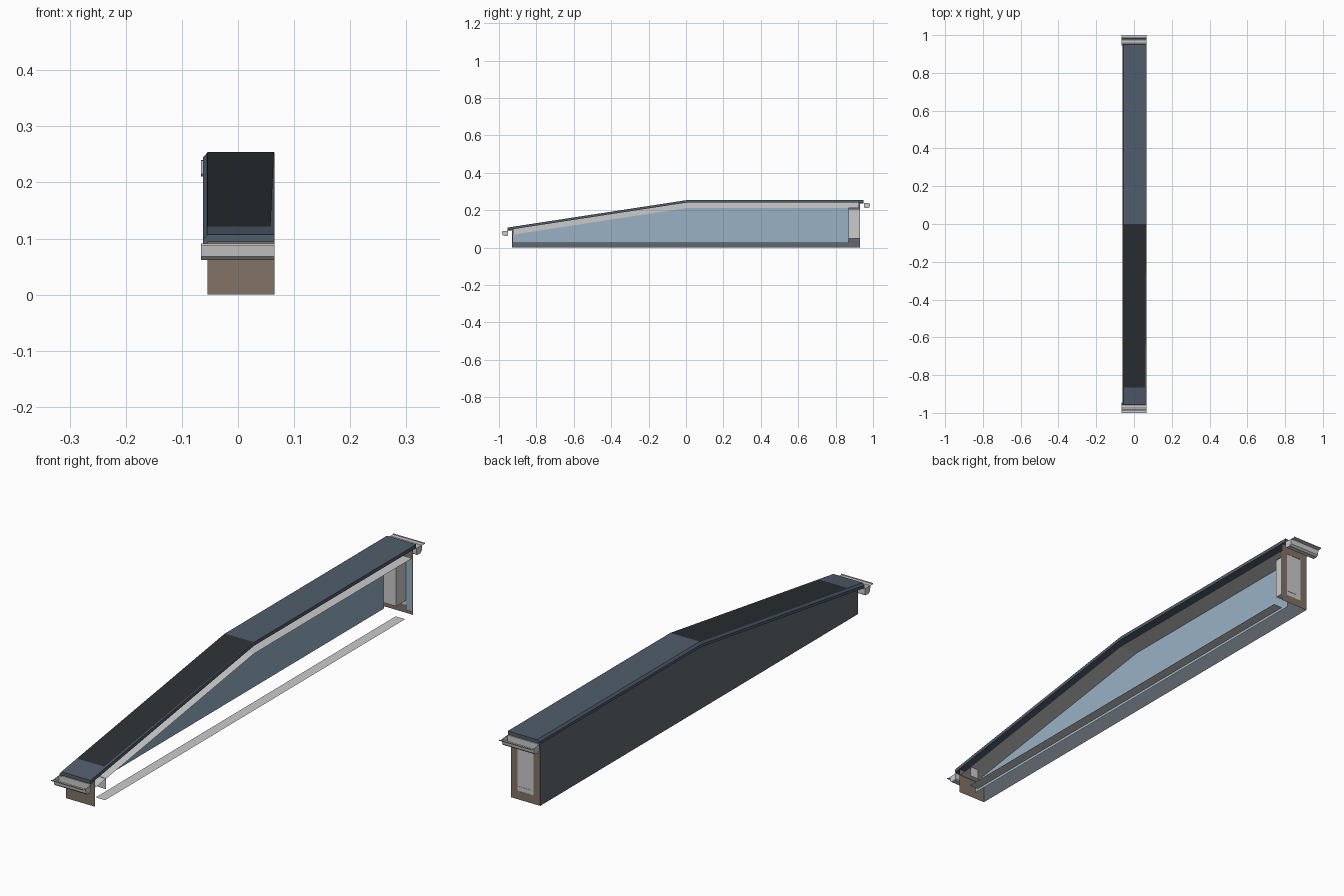
import bpy

if "Cube" in bpy.data.objects:
    bpy.data.objects.remove(bpy.data.objects["Cube"])

def material(name, rgb):
    m = bpy.data.materials.new(name)
    m.diffuse_color = (*rgb, 1)
    m.use_nodes = True
    m.node_tree.nodes["Principled BSDF"].inputs["Base Color"].default_value = m.diffuse_color
    return m

slate = material("slate_blue", (0.08, 0.11, 0.15))
dark = material("dark_panel", (0.025, 0.03, 0.035))
outside = material("outside_grey", (0.12, 0.14, 0.16))
blue = material("lining_blue", (0.32, 0.44, 0.56))
brown = material("end_brown", (0.22, 0.17, 0.135))

def mesh(name, verts, faces, mat=None):
    me = bpy.data.meshes.new(name)
    me.from_pydata(verts, [], faces)
    ob = bpy.data.objects.new(name, me)
    bpy.context.collection.objects.link(ob)
    if mat:
        me.materials.append(mat)
    return ob

def loft(name, rings, mat=None, closed=True):
    """Join equal rings of points; closed rings also get end caps."""
    n = len(rings[0])
    verts = [p for r in rings for p in r]
    faces = []
    for k in range(len(rings) - 1):
        for i in range(n if closed else n - 1):
            j = (i + 1) % n
            faces.append((k*n + i, k*n + j, (k+1)*n + j, (k+1)*n + i))
    if closed:
        faces += [tuple(reversed(range(n))), tuple(range((len(rings)-1)*n, len(rings)*n))]
    return mesh(name, verts, faces, mat)

def roof_z(y):
    return 0.253 + min(0, y) * 0.153

def side_panel(name, x, y0, y1, z0, drop, mat):
    """Upright panel that follows the roof line along its top."""
    top = [(x, y, roof_z(y) - drop) for y in (y1, 0, y0)]
    return mesh(name, [(x, y0, z0), (x, y1, z0)] + top, [(0, 1, 2, 3, 4)], mat)

XL, XR = -0.054, 0.065     # outer wall, open side
XP = -0.012                # inner lining

# Roof: one slope and one flat run, chamfered verge on the left
section = [(XR, 0), (-0.055, 0), (-0.062, -0.008), (-0.062, -0.018),
           (XL, -0.018), (XL, -0.013), (XR, -0.013)]
loft("roof", [[(x, y, roof_z(y) + z) for x, z in section] for y in (-0.955, 0, 0.95)], slate)

# Dark panel lying on the slope
mesh("roof_panel", [(x, y, roof_z(y) + 0.001) for x, y in
     ((XL, -0.865), (0.058, -0.865), (0.064, 0), (XL, 0))], [(0, 1, 2, 3)], dark)

# Outer side wall and inner lining
side_panel("side_wall", XL, -0.93, 0.93, 0, 0.013, outside)
side_panel("side_lining", XP, -0.928, 0.87, 0.025, 0.042, blue)

# Low front wall
mesh("front_wall", [(XL, -0.93, 0), (XR, -0.93, 0), (XR, -0.93, 0.098), (XL, -0.93, 0.098)],
     [(0, 1, 2, 3)], brown)

# Back wall as a frame around the door panel
wx0, wx1, wz0, wz1 = -0.026, 0.040, 0.03, 0.205
outer = [(XL, 0.93, 0), (XR, 0.93, 0), (XR, 0.93, 0.24), (XL, 0.93, 0.24)]
inner = [(wx0, 0.93, wz0), (wx1, 0.93, wz0), (wx1, 0.93, wz1), (wx0, 0.93, wz1)]
ring = [(i, (i+1) % 4, 4 + (i+1) % 4, 4 + i) for i in range(4)]
mesh("back_wall_frame", outer + inner, ring, brown)
mesh("back_panel", [(x, 0.929, z) for x, y, z in inner], [(0, 1, 2, 3)])
mesh("back_lining", [(wx1, 0.926, 0.012), (XR, 0.926, 0.012), (XR, 0.926, 0.211), (wx1, 0.926, 0.211)],
     [(0, 1, 2, 3)], blue)

# Box behind the panel, inside the back wall
low = [(XP if x < 0 else x, y, max(z, 0.048)) for x, y, z in inner]
mesh("back_box", low + [(x, 0.868, z) for x, y, z in low], ring + [(4, 5, 6, 7)])

# Ceiling sheet with upstand, below the roof
ceiling = [(XR, -0.042), (XP, -0.042), (XP, -0.013)]
loft("ceiling", [[(x, y, roof_z(y) + z) for x, z in ceiling] for y in (-0.925, 0, 0.925)],
     closed=False)

# Floor strip and front post on the open side
mesh("floor_strip", [(0.026, -0.87, 0.001), (XR, -0.87, 0.001), (XR, 0.885, 0.001), (0.026, 0.885, 0.001)],
     [(0, 1, 2, 3)])
mesh("front_post", [(0.03, -0.865, 0.04), (XR, -0.865, 0.04), (XR, -0.865, 0.08), (0.03, -0.865, 0.08)],
     [(0, 1, 2, 3)])

# Gutters at both eaves: thin channel with lips and closed ends
gutter = [(0.945, 0), (0.952, 0), (0.952, -0.024), (0.957, -0.028), (0.975, -0.028),
          (0.982, -0.022), (0.985, -0.003), (1.0, -0.003), (1.0, 0.001)]
for name, side, z0 in (("front_gutter", -1, 0.09), ("back_gutter", 1, 0.239)):
    loft(name, [[(x, side * y, z0 + z) for y, z in gutter] for x in (-0.066, XR)], closed=False)
    for end, x in (("left", -0.066), ("right", XR)):
        mesh(f"{name}_{end}_cap", [(x, side * y, z0 + z) for y, z in gutter[1:7]],
             [tuple(range(6))])
